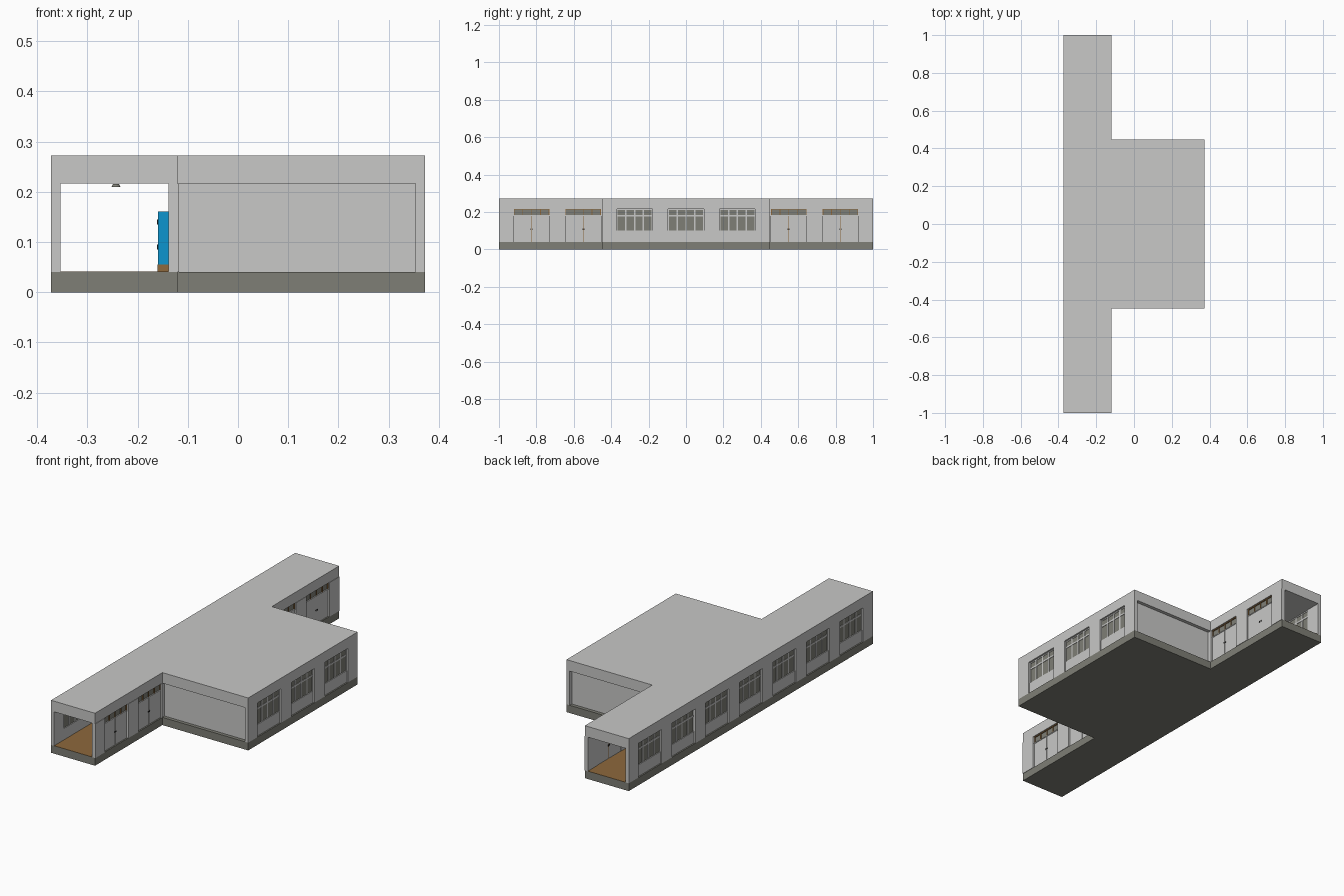
import bpy, bmesh

if "Cube" in bpy.data.objects:
    bpy.data.objects.remove(bpy.data.objects["Cube"])

def material(name, r, g, b):
    m = bpy.data.materials.new(name)
    m.diffuse_color = (r, g, b, 1)
    m.use_nodes = True
    m.node_tree.nodes["Principled BSDF"].inputs["Base Color"].default_value = m.diffuse_color
    return m

PLASTER = material("pale_plaster", 0.58, 0.58, 0.57)
STONE = material("grey_green", 0.21, 0.21, 0.18)
WOOD = material("brown_wood", 0.27, 0.14, 0.045)
BLUE = material("locker_blue", 0.004, 0.30, 0.62)
BLACK = material("dark_metal", 0.02, 0.02, 0.02)

def boxes(name, mat, items):
    """One object from many (x0, x1, y0, y1, z0, z1) boxes."""
    bm = bmesh.new()
    for x0, x1, y0, y1, z0, z1 in items:
        x0, x1 = sorted((x0, x1))
        r = bmesh.ops.create_cube(bm, size=1)
        for v in r["verts"]:
            v.co = ((x0 + x1) / 2 + v.co.x * (x1 - x0),
                    (y0 + y1) / 2 + v.co.y * (y1 - y0),
                    (z0 + z1) / 2 + v.co.z * (z1 - z0))
    return finish(name, mat, bm)

def finish(name, mat, bm):
    me = bpy.data.meshes.new(name)
    bm.to_mesh(me)
    bm.free()
    me.materials.append(mat)
    ob = bpy.data.objects.new(name, me)
    bpy.context.collection.objects.link(ob)
    return ob

L, IN, R = -0.372, -0.12, 0.372      # outer left, wing inner side, outer right
BASE, CEIL, TOP = 0.04, 0.217, 0.272
T, BAY, HALF = 0.018, 0.275, 0.095   # wall thickness, bay pitch, half bay width
BLOCK = 0.448                        # half depth of the wide block

def slab(name, mat, z0, z1):
    """T-shaped plan extruded between two heights."""
    bm = bmesh.new()
    plan = [(L, -1), (IN, -1), (IN, -BLOCK), (R, -BLOCK),
            (R, BLOCK), (IN, BLOCK), (IN, 1), (L, 1)]
    f = bm.faces.new([bm.verts.new((x, y, z0)) for x, y in plan])
    r = bmesh.ops.extrude_face_region(bm, geom=[f])
    for v in r["geom"]:
        if isinstance(v, bmesh.types.BMVert):
            v.co.z = z1
    bmesh.ops.recalc_face_normals(bm, faces=bm.faces)
    return finish(name, mat, bm)

slab("foundation", STONE, 0, BASE)
slab("flat_roof", PLASTER, CEIL, TOP)
boxes("corridor_floor", WOOD, [(L + T, IN - T, -1, 1, BASE, BASE + 0.001)])

def pillars(name, x, s, y0, y1, centres, proud=0.0):
    """Full-height piers between bays; s points outwards."""
    edges = [y0] + [c + d * HALF for c in centres for d in (-1, 1)] + [y1]
    boxes(name, PLASTER, [(x + s * proud, x - s * T, a, b, BASE, CEIL)
                          for a, b in zip(edges[::2], edges[1::2]) if b - a > 1e-4])

def windows(name, x, s, centres):
    """Recessed sill panel, glazing bars and panes for each bay."""
    solid, panes = [], []
    for c in centres:
        a, b = c - HALF, c + HALF
        xo, xi = x - s * 0.007, x - s * T
        solid.append((xo, xi, a, b, BASE, 0.10))
        xo = x - s * 0.009
        xi = x - s * 0.016
        solid += [(xo, xi, a, b, 0.176, 0.185), (xo, xi, a, b, 0.211, CEIL)]
        for i in range(5):
            m = a + i * 2 * HALF / 4
            solid.append((xo, xi, max(a, m - 0.004), min(b, m + 0.004), 0.10, CEIL))
        panes.append((x - s * 0.011, x - s * 0.014, a, b, 0.10, CEIL))
    boxes(name + "_sills_and_bars", PLASTER, solid)
    boxes(name + "_panes", STONE, panes)

left = [BAY * i for i in range(-3, 4)]
right = [BAY * i for i in (-1, 0, 1)]
pillars("left_pillars", L, -1, -1, 1, left)
windows("left_window", L, -1, left)
pillars("right_pillars", R, 1, -BLOCK, BLOCK, right)
windows("right_window", R, 1, right)

# inner side of the wing: double doors with a transom light above
for tag, sgn in (("front", -1), ("back", 1)):
    centres = sorted((sgn * 2 * BAY, sgn * 3 * BAY))
    y0, y1 = sorted((sgn * BLOCK, sgn * 1.0))
    pillars(tag + "_door_pillars", IN, 1, y0, y1, centres, 0.002)
    leaves, frames, panes, knobs = [], [], [], []
    for c in centres:
        a, b = c - HALF, c + HALF
        for p, q in ((a, c - 0.001), (c + 0.001, b)):
            leaves.append((IN - 0.007, IN - 0.015, p, q, BASE, 0.178))
        leaves.append((IN - 0.005, IN - T, a, b, 0.178, 0.183))
        frames += [(IN - 0.005, IN - T, a, b, 0.213, CEIL),
                   (IN - 0.008, IN - 0.014, c - 0.001, c + 0.001, BASE, 0.178)]
        frames += [(IN - 0.006, IN - T, m - 0.002, m + 0.002, 0.183, 0.213)
                   for m in (a + 0.002, c - HALF / 2, c, c + HALF / 2, b - 0.002)]
        panes.append((IN - 0.010, IN - 0.013, a, b, 0.183, 0.213))
        knobs += [(IN - 0.004, IN - 0.018, c + d - 0.002, c + d + 0.002, 0.105, 0.112)
                  for d in (-0.005, 0.005)]
    boxes(tag + "_door_leaves", PLASTER, leaves)
    boxes(tag + "_door_frames", WOOD, frames)
    boxes(tag + "_transom_panes", STONE, panes)
    boxes(tag + "_door_handles", BLACK, knobs)

    # blank recessed end wall of the wide block
    y0, y1 = sorted((sgn * (BLOCK - 0.028), sgn * (BLOCK - T)))
    boxes(tag + "_block_wall", PLASTER, [(IN, R - T, y0, y1, BASE, CEIL)])

boxes("corridor_inner_wall", PLASTER, [(IN - T, IN, -BLOCK, BLOCK, BASE, CEIL)])

# lockers along the corridor
n, w = 28, 0.031
xl = IN - T
ys = [(i - n / 2) * w for i in range(n)]
boxes("locker_plinth", WOOD, [(xl - 0.022, xl, ys[0], ys[-1] + w, BASE, 0.055)])
boxes("lockers", BLUE, [(xl - 0.021, xl, y + 0.0008, y + w - 0.0008, 0.055, 0.161) for y in ys])
boxes("locker_handles", BLACK, [(xl - 0.0235, xl - 0.021, y + 0.022, y + 0.026, z, z + 0.01)
                                for y in ys for z in (0.085, 0.135)])

# ceiling lamps
bm = bmesh.new()
for y in left:
    r = bmesh.ops.create_cone(bm, cap_ends=True, segments=16,
                              radius1=0.009, radius2=0.006, depth=0.006)
    bmesh.ops.translate(bm, verts=r["verts"], vec=(-0.243, y, 0.213))
finish("ceiling_lamps", STONE, bm)
